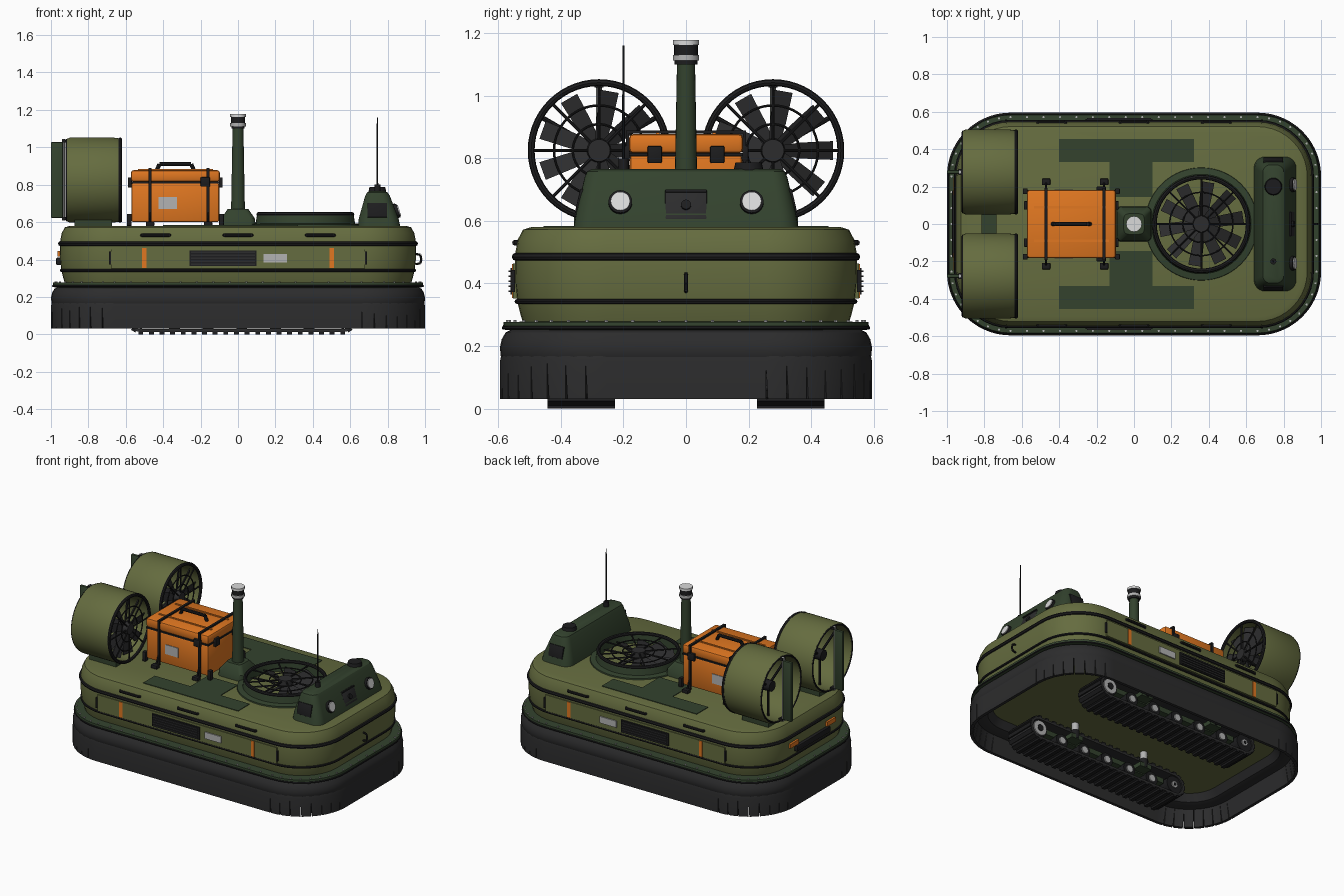
import bpy, bmesh
from math import sin, cos, pi
from mathutils import Matrix, Vector

if "Cube" in bpy.data.objects:
    bpy.data.objects.remove(bpy.data.objects["Cube"])

def material(name, *rgb):
    m = bpy.data.materials.new(name)
    m.use_nodes = True
    m.diffuse_color = (*rgb, 1)
    m.node_tree.nodes["Principled BSDF"].inputs["Base Color"].default_value = (*rgb, 1)
    return m

OLIVE = material("olive paint", .13, .15, .05)
GREEN = material("dark green paint", .033, .055, .027)
BLACK = material("black metal", .012, .012, .013)
RUBBER = material("rubber", .025, .025, .026)
ORANGE = material("orange", .75, .185, .015)
GREY = material("light grey", .45, .45, .45)
WHITE = material("lamp white", .7, .7, .7)

def finish(name, bm, mat):
    bmesh.ops.recalc_face_normals(bm, faces=bm.faces)
    me = bpy.data.meshes.new(name)
    bm.to_mesh(me)
    bm.free()
    me.materials.append(mat)
    me.shade_smooth()
    me.set_sharp_from_angle(angle=pi / 6)
    bpy.context.collection.objects.link(bpy.data.objects.new(name, me))

def grid(name, loops, mat, wrap=False):
    """Skin closed loops of equal length; cap the ends unless they wrap round."""
    bm = bmesh.new()
    rows = [[bm.verts.new(p) for p in loop] for loop in loops]
    n = len(rows[0])
    for a, b in zip(rows, rows[1:] + (rows[:1] if wrap else [])):
        for i in range(n):
            bm.faces.new((a[i], a[(i + 1) % n], b[(i + 1) % n], b[i]))
    if not wrap:
        bm.faces.new(rows[0])
        bm.faces.new(rows[-1])
    finish(name, bm, mat)

def box(name, c, size, mat, bevel=0, rot=Matrix()):
    bm = bmesh.new()
    bmesh.ops.create_cube(bm, size=1, matrix=Matrix.Translation(c) @ rot @ Matrix.Diagonal((*size, 1)))
    if bevel:
        bmesh.ops.bevel(bm, geom=bm.edges[:], offset=bevel, segments=2, profile=.5, affect='EDGES')
    finish(name, bm, mat)

def circle(r, h, seg):
    return [Vector((r * cos(2 * pi * i / seg), r * sin(2 * pi * i / seg), h)) for i in range(seg)]

def cyl(name, a, b, r, mat, r2=None, seg=20):
    a, b = Vector(a), Vector(b)
    q = (b - a).to_track_quat('Z', 'Y').to_matrix()
    grid(name, [[p + q @ v for v in circle(s, 0, seg)] for p, s in ((a, r), (b, r if r2 is None else r2))], mat)

def lathe(name, profile, m, mat):
    """Turn a closed (radius, height) profile about the local z axis of m."""
    grid(name, [[m @ v for v in circle(r, h, 56)] for r, h in profile], mat, wrap=True)

def disc(R, r, h):
    return [(R + r * cos(k * pi / 4), h + r * sin(k * pi / 4)) for k in range(8)]

def rail(name, pts, r, mat=BLACK):
    for a, b in zip(pts, pts[1:]):
        cyl(name, a, b, r, mat, seg=8)

def outline(hx, hy, r, z, n=10, cx=0):
    return [Vector((cx + sx * (hx - r) + r * cos((c + i / n) * pi / 2), sy * (hy - r) + r * sin((c + i / n) * pi / 2), z))
            for c, (sx, sy) in enumerate(((1, 1), (-1, 1), (-1, -1), (1, -1))) for i in range(n + 1)]

def shell(name, profile, mat, wrap=True):
    """Sweep an (inset, height) profile round the vehicle outline."""
    grid(name, [outline(1 - d, .595 - d, .34 - d, z) for d, z in profile], mat, wrap)

# Hull, flange, rub rails and inflated skirt bag
shell("hull", ((.1, .2), (.075, .27), (.066, .3), (.055, .345), (.049, .4), (.048, .49),
               (.057, .54), (.074, .572), (.1, .58)), OLIVE, wrap=False)
shell("flange", ((.08, .25), (.012, .252), (.01, .262), (.012, .276), (.08, .278)), GREEN)
shell("flange_edge", disc(.012, .006, .258), BLACK)
shell("upper_rub_rail", disc(.051, .013, .485), BLACK)
shell("lower_rub_rail", disc(.055, .008, .342), BLACK)
shell("skirt_bag", ((.035, .252), (.018, .243), (.006, .222), (0, .195), (.003, .165), (.012, .15), (.06, .14),
                    (.11, .155), (.145, .205), (.1, .25)), RUBBER)
ring = outline(.976, .571, .316, .277, 8)
for a, b in zip(ring, ring[1:] + ring[:1]):
    steps = max(1, round((b - a).length / .09))
    for k in range(steps):
        p = a.lerp(b, k / steps)
        cyl("flange_bolt", p, p + Vector((0, 0, .006)), .006, GREY, seg=6)

# Skirt fingers, parted by narrow wedges round the corners
N, STEP = 80, 10
sect = [outline(1 - d, .595 - d, .34 - d, z, N) for d, z in ((.004, .17), (0, .15), (0, .03), (.02, .03), (.045, .17))]
for c in range(4):
    base = c * (N + 1)
    for k in range(base, base + N, STEP):
        grid("skirt_finger", [[s[max(k + 1, i) if j in (2, 3) else i] for j, s in enumerate(sect)]
                              for i in range(k, k + STEP + 1)], RUBBER)
    grid("skirt_straight", [[s[i % (4 * N + 4)] for s in sect] for i in (base + N, base + N + 1)], RUBBER)

# Fittings on both hull sides, deck plates and rear lights
for s in (-1, 1):
    box("side_panel", (0, s * .547, .408), (1.36, .012, .112), OLIVE)
    for x in (-1, 1):
        box("side_marker", (x * .5, s * .55, .408), (.024, .012, .108), ORANGE)
        box("panel_latch", (x * .685, s * .552, .408), (.01, .012, .07), BLACK)
    box("vent", (-.08, s * .556, .407), (.36, .01, .085), BLACK)
    for k in range(5):
        box("vent_slat", (-.08, s * .561, .375 + k * .016), (.34, .012, .006), RUBBER)
    box("side_label", (.2, s * .555, .407), (.125, .01, .045), GREY)
    for x in (-.44, 0, .44):
        rail("grab_handle", [(x + a, s * b, .53) for a, b in ((-.08, .525), (-.07, .547), (.07, .547), (.08, .525))], .009)
    box("rear_light", (-.955, s * .2, .43), (.02, .09, .03), ORANGE)
    box("side_tread_plate", (-.04, s * .393, .581), (.72, .125, .006), GREEN)
    box("cross_tread_plate", (-.015, s * .24, .581), (.23, .19, .006), GREEN)
box("rear_grille", (-.957, 0, .39), (.03, .36, .04), BLACK, .006)
rail("tow_ring", [(.95, 0, .43), (.975, 0, .425), (.98, 0, .4), (.975, 0, .38), (.95, 0, .375)], .006)

# Control cabin
grid("cabin", [outline(hx, hy, r, z, 6, cx) for cx, hx, hy, r, z in
               ((.755, .115, .362, .06, .565), (.752, .106, .352, .055, .62), (.746, .066, .324, .045, .74),
                (.745, .056, .316, .04, .758), (.745, .04, .3, .035, .766))], GREEN)
tilt = Matrix.Rotation(-.33, 4, 'Y')
box("bow_hatch", (.837, 0, .65), (.02, .135, .1), RUBBER, .004, tilt)
box("bow_hatch_hinge", (.83, 0, .693), (.02, .13, .008), BLACK, 0, tilt)
cyl("hatch_knob", (.84, 0, .647), (.856, 0, .653), .016, BLACK)
for s in (-1, 1):
    cyl("headlight_bezel", (.81, s * .21, .647), (.858, s * .21, .662), .038, BLACK)
    cyl("headlight_lens", (.85, s * .21, .6595), (.863, s * .21, .6635), .031, WHITE)
    box("cabin_window", (.745, s * .34, .663), (.105, .014, .08), BLACK, .003, Matrix.Rotation(s * .23, 4, 'X'))
cyl("sensor_dome", (.745, .2, .76), (.745, .2, .787), .048, BLACK, .042)
cyl("antenna_base", (.745, -.2, .76), (.745, -.2, .8), .016, BLACK)
cyl("antenna", (.745, -.2, .78), (.745, -.2, 1.16), .005, BLACK, .003, 8)

def fan(name, m, R, hub, blades, width):
    """Blades, hub and wire guard in the local xy plane of m."""
    for k in range(blades):
        r = m @ Matrix.Rotation(2 * pi * (k + .25) / blades, 4, 'Z')
        grid(name + "_blade", [[r @ Vector((x, w * width / 2 * a, a * .014 * w + b)) for a, b in
                                ((-1, -.004), (1, -.004), (1, .004), (-1, .004))]
                               for x, w in ((hub * .8, .6), (R * .45, .85), (R * .96, 1))], RUBBER)
    for k in range(8):
        r = m @ Matrix.Rotation(pi * k / 4, 4, 'Z')
        rail(name + "_guard_spoke", [r @ Vector((0, 0, .035)), r @ Vector((R * 1.06, 0, .035))], .005)
    for f in (.42, .72):
        lathe(name + "_guard_ring", disc(R * f, .004, .035), m, BLACK)
    cyl(name + "_hub", m @ Vector((0, 0, -.03)), m @ Vector((0, 0, .045)), hub, RUBBER, hub * .85)

# Lift fan in the deck
m = Matrix.Translation((.36, 0, .6))
lathe("lift_fan_coaming", ((.303, -.025), (.3, -.012), (.266, -.006), (.258, .04), (.245, .04), (.24, -.025)), m, GREEN)
lathe("lift_fan_rim", disc(.25, .012, .042), m, BLACK)
fan("lift_fan", m, .235, .05, 10, .07)

# Twin propulsion fans with ducts and rudders
for s in (-1, 1):
    y, z = s * .278, .825
    m = Matrix.Translation((-.665, y, z)) @ Matrix.Rotation(pi / 2, 4, 'Y')
    lathe("duct", ((.222, .035), (.227, 0), (.227, -.235), (.22, -.25), (.208, -.25), (.208, .035)), m, OLIVE)
    lathe("duct_lip", disc(.217, .011, .035), m, BLACK)
    lathe("duct_rear_lip", disc(.215, .006, -.25), m, BLACK)
    fan("thrust_fan", m, .2, .042, 9, .06)
    cyl("motor", (-.85, y, z), (-.69, y, z), .035, BLACK, .04)
    for t in (0, 2 * pi / 3, 4 * pi / 3):
        rail("motor_stay", [(-.82, y, z), (-.82, y + .215 * sin(t), z - .215 * cos(t))], .008)
    cyl("rudder_post", (-.932, y, .61), (-.932, y, 1.045), .008, GREY, seg=8)
    for h in (.62, 1.035):
        box("rudder_bracket", (-.922, y, h), (.03, .03, .016), BLACK)
    box("rudder", (-.968, y, z), (.064, .02, .405), GREEN, .004)
    box("duct_mount", (-.775, y, .593), (.2, .16, .035), GREEN)
box("duct_bridge", (-.775, 0, .8), (.08, .12, .05), GREEN)
box("duct_bridge_post", (-.775, 0, .69), (.05, .05, .23), GREEN)

# Mast with beacon
grid("mast_base", [outline(h, h, .025, z, 3) for h, z in ((.095, .575), (.09, .62), (.055, .67))], GREEN)
cyl("mast", (0, 0, .66), (0, 0, 1.1), .037, GREEN, .029)
for z, h, r, mat in ((1.1, .015, .036, BLACK), (1.112, .018, .042, GREY), (1.13, .035, .038, BLACK),
                     (1.163, .016, .042, WHITE)):
    cyl("beacon_band", (0, 0, z), (0, 0, z + h), r, mat)

# Strapped cargo crate
X = -.335
box("crate_body", (X, 0, .705), (.47, .36, .21), ORANGE, .012)
box("crate_seam", (X, 0, .812), (.474, .364, .01), BLACK)
box("crate_lid", (X, 0, .847), (.475, .365, .062), ORANGE, .014)
for s in (-1, 1):
    box("lid_rib", (X, s * .09, .878), (.4, .012, .01), ORANGE)
    box("crate_label", (X - .04, s * .181, .703), (.1, .006, .065), GREY)
    box("side_latch", (X + .16, s * .19, .815), (.05, .02, .05), BLACK, .004)
    for x in (-.47, -.16):
        box("strap_side", (x, s * .187, .735), (.016, .01, .3), BLACK)
        box("strap_anchor", (x, s * .225, .59), (.045, .035, .025), BLACK, .004)
        rail("strap_tail", [(x, s * .187, .65), (x, s * .222, .59)], .006)
        box("strap_top", (x, 0, .884), (.016, .384, .01), BLACK)
    for y in (-.1, .1):
        box("end_latch", (X + s * .243, y, .812), (.02, .045, .055), BLACK, .004)
        box("crate_foot", (X + s * .247, y * 1.75, .612), (.025, .03, .065), BLACK, .004)
rail("crate_handle", [(X - .1, 0, .875), (X - .085, 0, .91), (X + .085, 0, .91), (X + .1, 0, .875)], .011)

# Tracks under the hull
x0, x1, R, zc = -.52, .56, .074, .087
def track_loop(r, y):
    arc = [(x1 + r * cos(t), zc + r * sin(t)) for t in [(k / 10 - .5) * pi for k in range(11)]]
    return [(x, y, z) for x, z in arc + [(x0 + x1 - x, 2 * zc - z) for x, z in arc]]

for y in (-.335, .335):
    grid("track_belt", [track_loop(r, y + w) for r, w in ((R, -.108), (R, .108), (R - .015, .108), (R - .015, -.108))],
         RUBBER, wrap=True)
    cleats = [((x0 + (x1 - x0) * k / 19, y, z), 0) for k in range(20) for z in (.007, 2 * zc - .007)]
    for x, way, cap in ((x0, -1, .022), (x1, 1, .05)):
        cleats += [((x + way * R * sin(k * pi / 6), y, zc - R * cos(k * pi / 6)), -way * k * pi / 6) for k in range(1, 6)]
        for r, h, mat in ((.058, .1, BLACK), (cap, .108, GREY), (cap * .45, .112, BLACK)):
            cyl("end_wheel", (x, y - h, zc), (x, y + h, zc), r, mat)
    for p, t in cleats:
        box("track_cleat", p, (.026, .216, .014), BLACK, 0, Matrix.Rotation(t, 4, 'Y'))
    for k in range(1, 6):
        x = x0 + (x1 - x0) * k / 6
        for r, h, mat in ((.046, .1, BLACK), (.024, .108, GREY)):
            cyl("road_wheel", (x, y - h, .065), (x, y + h, .065), r, mat)
    box("track_beam", (.02, y, .1), (.95, .15, .035), GREEN)
    for x, e in ((-.25, -.13), (-.25, .13), (.3, -.13), (.3, .13)):
        cyl("strut_sleeve", (x, y + e, .09), (x, y + e, .15), .026, BLACK)
        cyl("suspension_strut", (x, y + e, .15), (x, y + e, .205), .022, GREY)
        box("strut_bracket", (x, y + e * .9, .1), (.09, .07, .03), GREEN)
